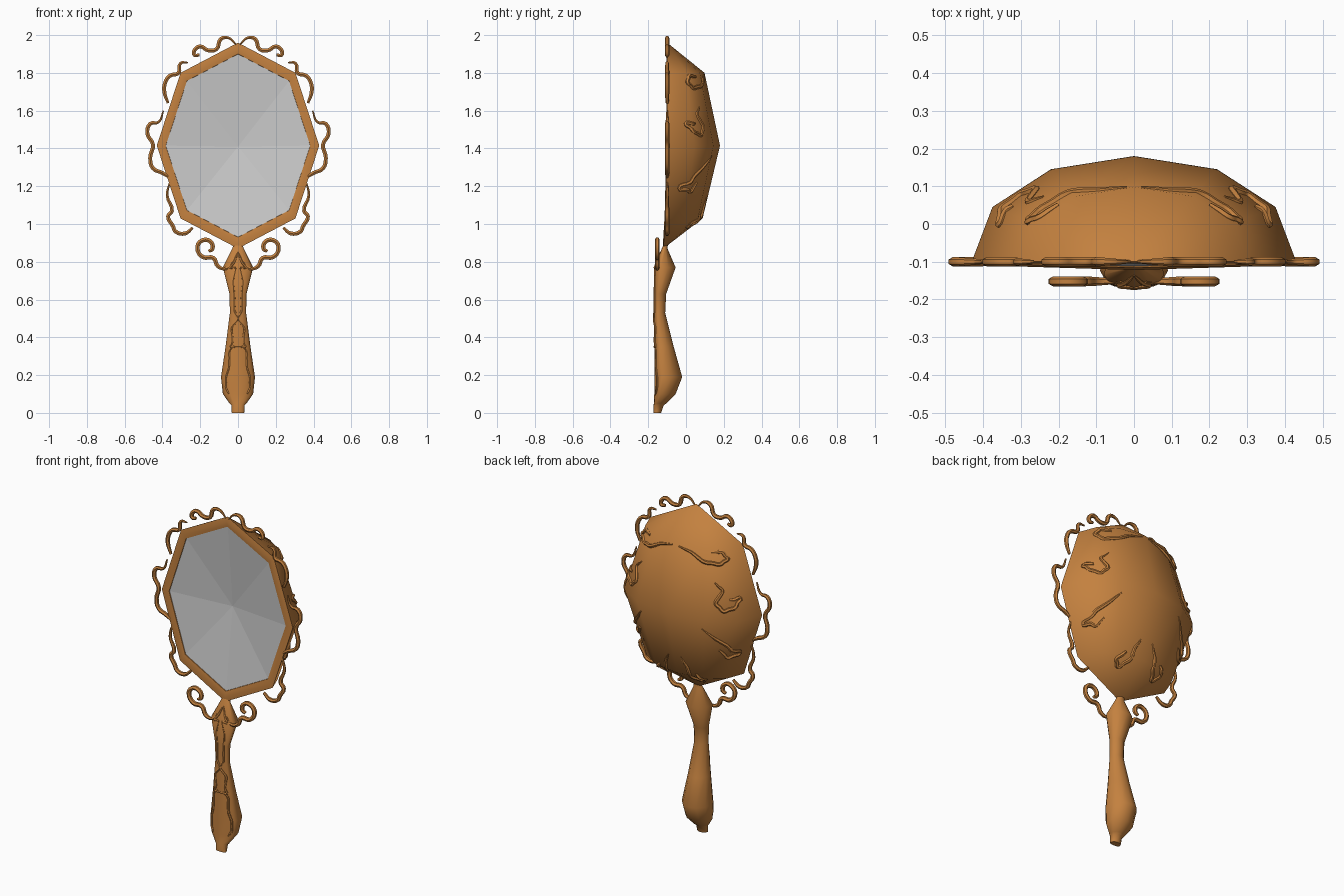
import bpy, math
from math import sin, cos, pi, radians
from mathutils import Vector

if "Cube" in bpy.data.objects:
    bpy.data.objects.remove(bpy.data.objects["Cube"])

bronze = bpy.data.materials.new("bronze")
bronze.diffuse_color = (0.55, 0.22, 0.05, 1)
bronze.use_nodes = True
bronze.node_tree.nodes["Principled BSDF"].inputs["Base Color"].default_value = bronze.diffuse_color
ZC, RX, RZ = 1.415, 0.43, 0.545


def make_mesh(name, verts, faces, mat=None, smooth=None):
    me = bpy.data.meshes.new(name)
    me.from_pydata(verts, [], faces)
    me.update()
    ob = bpy.data.objects.new(name, me)
    bpy.context.collection.objects.link(ob)
    if mat:
        me.materials.append(mat)
    bpy.ops.object.select_all(action='DESELECT')
    ob.select_set(True)
    bpy.context.view_layer.objects.active = ob
    if smooth:
        bpy.ops.object.shade_smooth_by_angle(angle=radians(smooth))
    return ob


def rim_y(z):
    # rim leans slightly forward towards the handle
    return -0.1 - 0.02 * max(0, (ZC - z) / RZ) ** 2


def octagon(scale, dy):
    pts = []
    for i in range(8):
        a = i * pi / 4
        z = ZC + RZ * scale * cos(a)
        pts.append((RX * scale * sin(a), rim_y(z) + dy, z))
    return pts


# domed back: one equator profile shrunk along five latitudes
half = [(0.43, 0), (0.375, 0.145), (0.22, 0.245), (0, 0.28)]
equator = half + [(-x, y) for x, y in reversed(half[:-1])]
n = len(equator)
verts, faces = [(0, rim_y(ZC - RZ), ZC - RZ)], []
for lat in (-45, 0, 45):
    c, z = cos(radians(lat)), ZC + RZ * sin(radians(lat))
    verts += [(x * c, rim_y(z) + y * c, z) for x, y in equator]
verts.append((0, -0.1, ZC + RZ))
top = len(verts) - 1
for j in range(n - 1):
    faces.append((0, 2 + j, 1 + j))
    for r in range(2):
        a = 1 + r * n + j
        faces.append((a, a + 1, a + n + 1, a + n))
    faces.append((top, 1 + 2 * n + j, 2 + 2 * n + j))
back = make_mesh("domed_back", verts, faces, bronze, 60)

# frame ring with a small inner lip
verts = octagon(1, 0) + octagon(0.95, -0.004) + octagon(0.89, 0) + octagon(0.885, 0.015)
faces = [(r * 8 + i, r * 8 + (i + 1) % 8, r * 8 + 8 + (i + 1) % 8, r * 8 + 8 + i)
         for r in range(3) for i in range(8)]
make_mesh("frame", verts, faces, bronze, 30)

# slightly concave mirror glass
verts = octagon(0.89, 0.004) + [(0, -0.05, ZC - 0.005)]
make_mesh("mirror_glass", verts, [(i, (i + 1) % 8, 8) for i in range(8)])

# handle: z, half width, front y, back y
stations = [(0, .033, -.172, -.132), (.04, .035, -.172, -.118), (.05, .045, -.170, -.105),
            (.10, .080, -.168, -.055), (.19, .090, -.168, -.020), (.35, .066, -.168, -.065),
            (.53, .043, -.168, -.110), (.63, .045, -.168, -.105), (.77, .080, -.168, -.055),
            (.87, .030, -.128, -.098), (.90, .022, -.115, -.095)]
N = 12
verts, faces = [], []
for z, w, f, b in stations:
    mid = f + (b - f) * 0.3
    for i in range(N):
        a = 2 * pi * i / N
        s = sin(a)
        verts.append((w * cos(a), mid + s * ((b - mid) if s > 0 else (mid - f)), z))
for r in range(len(stations) - 1):
    for i in range(N):
        k = (i + 1) % N
        faces.append((r * N + i, r * N + k, r * N + N + k, r * N + N + i))
faces.append(tuple(reversed(range(N))))
faces.append(tuple(range(len(verts) - N, len(verts))))
handle = make_mesh("handle", verts, faces, bronze, 50)


def scrolls(name, paths, place, radius):
    """Mirrored tapering tubes along (x, z) paths; place gives y."""
    cu = bpy.data.curves.new(name, 'CURVE')
    cu.dimensions = '3D'
    cu.bevel_depth = radius
    cu.bevel_resolution = 1
    cu.resolution_u = 4
    cu.use_fill_caps = True
    for path in paths:
        for side in (1, -1):
            sp = cu.splines.new('BEZIER')
            sp.bezier_points.add(len(path) - 1)
            for i, (x, z) in enumerate(path):
                p = sp.bezier_points[i]
                p.co = (side * x, place(x, z), z)
                p.handle_left_type = p.handle_right_type = 'AUTO'
                t = i / (len(path) - 1)
                p.radius = 0.35 + 0.65 * min(1, 4 * t, 5 * (1 - t) + 0.5)
    cu.materials.append(bronze)
    ob = bpy.data.objects.new(name, cu)
    bpy.context.collection.objects.link(ob)
    bpy.ops.object.select_all(action='DESELECT')
    ob.select_set(True)
    bpy.context.view_layer.objects.active = ob
    bpy.ops.object.convert(target='MESH')
    bpy.ops.object.shade_smooth_by_angle(angle=radians(50))


def refine(path):
    # extra midpoints so that tubes follow the surface
    out = [path[0]]
    for (a, b), (c, d) in zip(path, path[1:]):
        out += [((a + c) / 2, (b + d) / 2), (c, d)]
    return out


def on_surface(ob, direction):
    def place(x, z):
        hit, loc, _, _ = ob.ray_cast(Vector((x, -direction, z)), Vector((0, direction, 0)))
        return loc.y if hit else -0.1
    return place


# scrollwork around the rim
rim = [[(.01, 1.95), (.05, 1.985), (.09, 1.98), (.115, 1.925), (.16, 1.92), (.20, 1.94),
        (.23, 1.92), (.23, 1.895), (.205, 1.895)],
       [(.265, 1.855), (.305, 1.85), (.315, 1.80), (.36, 1.785), (.385, 1.75), (.39, 1.70), (.37, 1.64)],
       [(.395, 1.60), (.42, 1.54), (.465, 1.53), (.48, 1.48), (.45, 1.42), (.465, 1.35),
        (.45, 1.295), (.40, 1.27), (.37, 1.25)],
       [(.355, 1.24), (.375, 1.15), (.35, 1.07), (.37, 1.04), (.345, .99), (.33, .96),
        (.28, .95), (.24, .98)]]
scrolls("rim_scrolls", rim, lambda x, z: -0.1, 0.012)

# curls at the top of the handle
curl = [(.03, .80), (.06, .765), (.105, .775), (.13, .82), (.185, .825), (.215, .87),
        (.195, .91), (.15, .91), (.135, .87), (.155, .855)]
scrolls("handle_curls", [curl], lambda x, z: -0.152, 0.013)

# relief lines on the handle front
relief = [[(0, .85), (.02, .80), (.04, .77), (.01, .77)],
          [(.01, .77), (.025, .70), (.02, .60), (.02, .54), (.0, .50), (.035, .45),
           (.03, .38), (.04, .35), (0, .35)],
          [(.02, .36), (.045, .33), (.05, .24), (.065, .19), (.065, .13), (.05, .10)]]
scrolls("handle_relief", [refine(p) for p in relief], on_surface(handle, 1), 0.007)

# scrolls on the domed back
backs = [[(.02, 1.79), (.10, 1.77), (.18, 1.73), (.25, 1.72), (.28, 1.75), (.25, 1.785), (.20, 1.78)],
         [(.24, 1.62), (.28, 1.58), (.26, 1.51), (.30, 1.47), (.35, 1.49), (.355, 1.53), (.32, 1.53)],
         [(.20, 1.36), (.25, 1.30), (.30, 1.25), (.33, 1.19), (.29, 1.17), (.26, 1.22)],
         [(.04, 1.14), (.07, 1.08), (.08, 1.02), (.12, .985), (.15, 1.01), (.12, 1.05)]]
scrolls("back_scrolls", [refine(p) for p in backs], on_surface(back, -1), 0.011)
